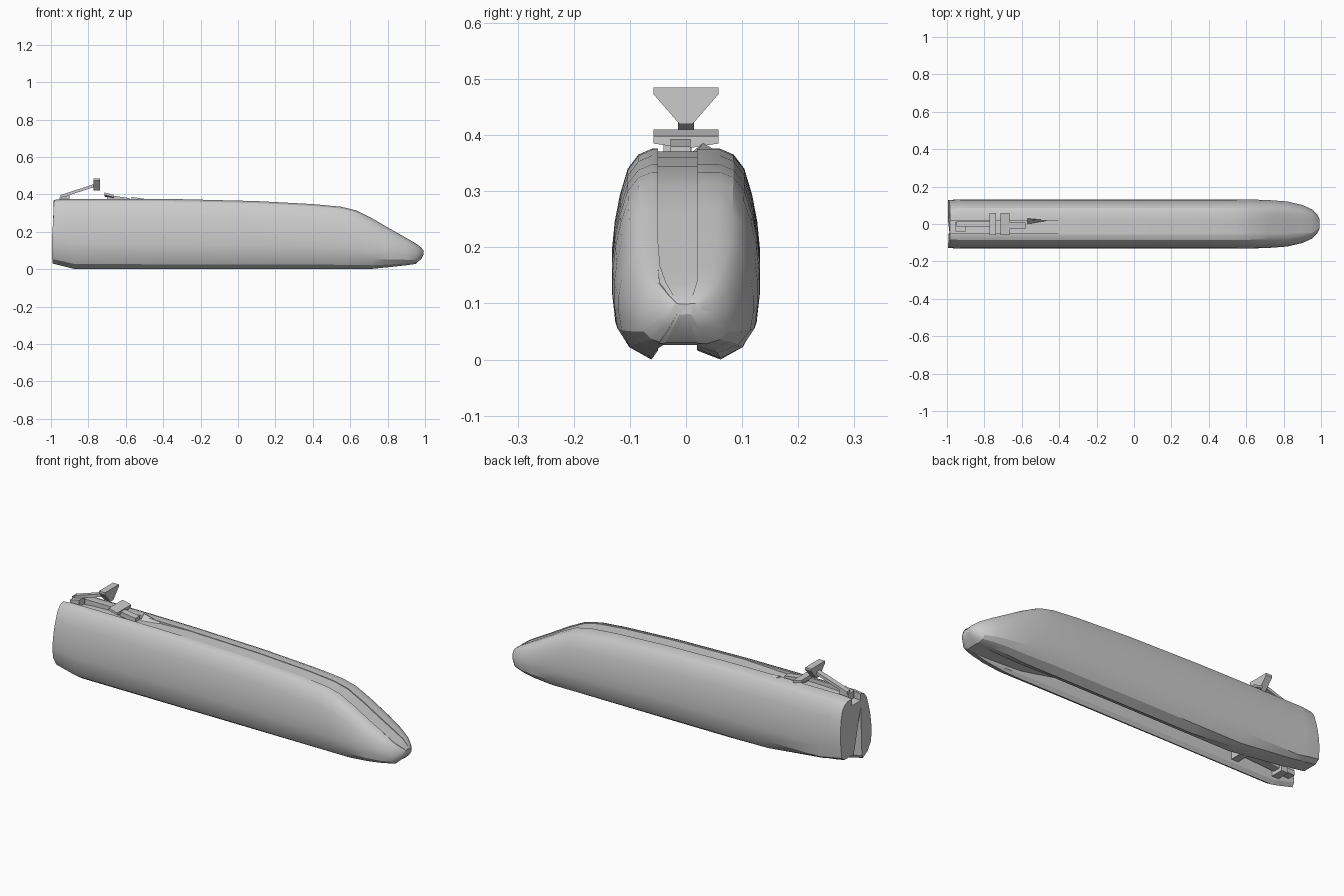
import bpy, bmesh

cube = bpy.data.objects.get("Cube")
if cube:
    bpy.data.objects.remove(cube, do_unlink=True)

grey = bpy.data.materials.new("plain grey")
grey.use_nodes = True
colour = (0.6, 0.6, 0.6, 1)
grey.diffuse_color = colour
grey.node_tree.nodes["Principled BSDF"].inputs["Base Color"].default_value = colour


def finish(name, bm, smooth=False):
    bmesh.ops.recalc_face_normals(bm, faces=bm.faces)
    mesh = bpy.data.meshes.new(name)
    bm.to_mesh(mesh)
    bm.free()
    mesh.materials.append(grey)
    obj = bpy.data.objects.new(name, mesh)
    bpy.context.collection.objects.link(obj)
    if smooth:
        bpy.ops.object.select_all(action="DESELECT")
        obj.select_set(True)
        bpy.context.view_layer.objects.active = obj
        bpy.ops.object.shade_smooth_by_angle(angle=0.45)
    return obj


def loft(name, rings, smooth=False):
    bm = bmesh.new()
    loops = [[bm.verts.new(p) for p in ring] for ring in rings]
    n = len(loops[0])
    for a, b in zip(loops, loops[1:]):
        for i in range(n):
            j = (i + 1) % n
            bm.faces.new((a[i], a[j], b[j], b[i]))
    caps = [bm.faces.new(loops[0]), bm.faces.new(loops[-1])]
    bmesh.ops.triangulate(bm, faces=caps)
    return finish(name, bm, smooth)


def prism(name, outline, x0, x1, shift=0.0):
    """Cross-bar: a y-z outline extruded along x."""
    return loft(name, [[(x0, y, z) for y, z in outline],
                       [(x1, y, z + shift) for y, z in outline]])


def beam(name, start, end, w, h):
    sides = ((-w, -h), (w, -h), (w, h), (-w, h))
    return loft(name, [[(p[0], p[1] + a, p[2] + b) for a, b in sides]
                       for p in (start, end)])


# Outer side of the body, as y and height fraction, roof to skirt
SIDE = [(0.06, 1.0), (0.085, 0.97), (0.104, 0.9), (0.118, 0.77), (0.127, 0.64),
        (0.132, 0.5), (0.132, 0.36), (0.126, 0.2), (0.102, 0.07), (0.062, 0.0)]
SLOT_R, SLOT_L = -0.05, 0.02

# Stations: x, width factor, bottom, top, roof recess, channel ceiling, left skirt edge
STATIONS = [
    (-0.985, 0.97, 0.03, 0.37, 0.035, 0.3, 0.08),
    (-0.93, 1.0, 0.015, 0.376, 0.035, 0.3, 0.07),
    (-0.92, 1.0, 0.012, 0.376, 0.03, 0.09, 0.07),
    (-0.87, 1.0, 0.0, 0.376, 0.025, 0.09, 0.06),
    (-0.55, 1.0, 0.0, 0.376, 0.015, 0.09, 0.02),
    (-0.3, 1.0, 0.0, 0.374, 0.003, 0.09, 0.0),
    (0.1, 1.0, 0.0, 0.364, 0.003, 0.09, 0.0),
    (0.4, 1.0, 0.0, 0.348, 0.003, 0.08, 0.0),
    (0.55, 1.0, 0.0, 0.334, 0.004, 0.05, 0.0),
    (0.63, 0.99, 0.0, 0.315, 0.005, 0.035, 0.0),
    (0.72, 0.97, 0.002, 0.27, 0.006, 0.03, 0.0),
    (0.82, 0.91, 0.012, 0.212, 0.006, 0.026, 0.0),
    (0.9, 0.77, 0.021, 0.167, 0.005, 0.026, 0.0),
    (0.95, 0.6, 0.028, 0.138, 0.004, 0.03, 0.0),
    (0.98, 0.38, 0.055, 0.115, 0.002, 0.056, 0.0),
    (0.992, 0.2, 0.08, 0.1, 0.001, 0.081, 0.0),
]


def body_ring(x, width, bottom, top, recess, ceiling, left_edge):
    tail = x < -0.95
    inner_z = bottom + min(0.02, (ceiling - bottom) * 0.5)
    slot = min(1.0, width * 1.6)
    left, right = SLOT_L * slot, SLOT_R * slot
    ring = []
    for sign in (1, -1):
        side = [(sign * y * width, bottom + f * (top - bottom)) for y, f in SIDE]
        if sign == 1:
            side = [(y, max(z, left_edge)) for y, z in side]
            ring += [(left, top - recess), (left, top)] + side
            ring += [(left, max(inner_z, left_edge)), (left, max(ceiling, left_edge + 0.01))]
        else:
            ring += [(right, ceiling), (right, inner_z)] + side[::-1]
            ring += [(right, top), (right, top - recess)]
    # the rear end bulges slightly at skirt height
    return [(x - (0.012 * max(0, 1 - abs(z - 0.12) / 0.2) if tail else 0), y, z)
            for y, z in ring]


loft("train_body", [body_ring(*s) for s in STATIONS], smooth=True)

# Current collector on the roof
beam("collector_foot", (-0.955, -0.015, 0.365), (-0.9, -0.015, 0.378), 0.025, 0.018)
beam("collector_arm", (-0.95, 0.0, 0.388), (-0.76, 0.0, 0.45), 0.014, 0.008)
prism("collector_head", [(-0.058, 0.485), (-0.058, 0.473), (-0.012, 0.42),
                         (0.012, 0.42), (0.058, 0.473), (0.058, 0.485)], -0.772, -0.737)
prism("front_crossbar", [(-0.058, 0.41), (-0.058, 0.397), (0.0, 0.388),
                         (0.058, 0.397), (0.058, 0.41)], -0.715, -0.665, -0.012)
beam("crossbar_stem", (-0.7, -0.01, 0.385), (-0.58, -0.01, 0.368), 0.018, 0.012)

# Small roof fairing in front of the collector
loft("roof_fairing", [[(-0.57, 0.0, 0.36), (-0.57, 0.03, 0.386), (-0.54, 0.075, 0.36)],
                      [(-0.47, 0.015, 0.36), (-0.47, 0.02, 0.372), (-0.47, 0.03, 0.36)]])

# Running gear inside the rear of the underside channel
beam("rear_drawbar", (-0.95, -0.015, 0.06), (-0.6, -0.015, 0.08), 0.02, 0.012)
for name, x in (("rear_axle", -0.88), ("front_axle", -0.64)):
    beam(name, (x - 0.02, -0.015, 0.06), (x + 0.02, -0.015, 0.06), 0.034, 0.025)
